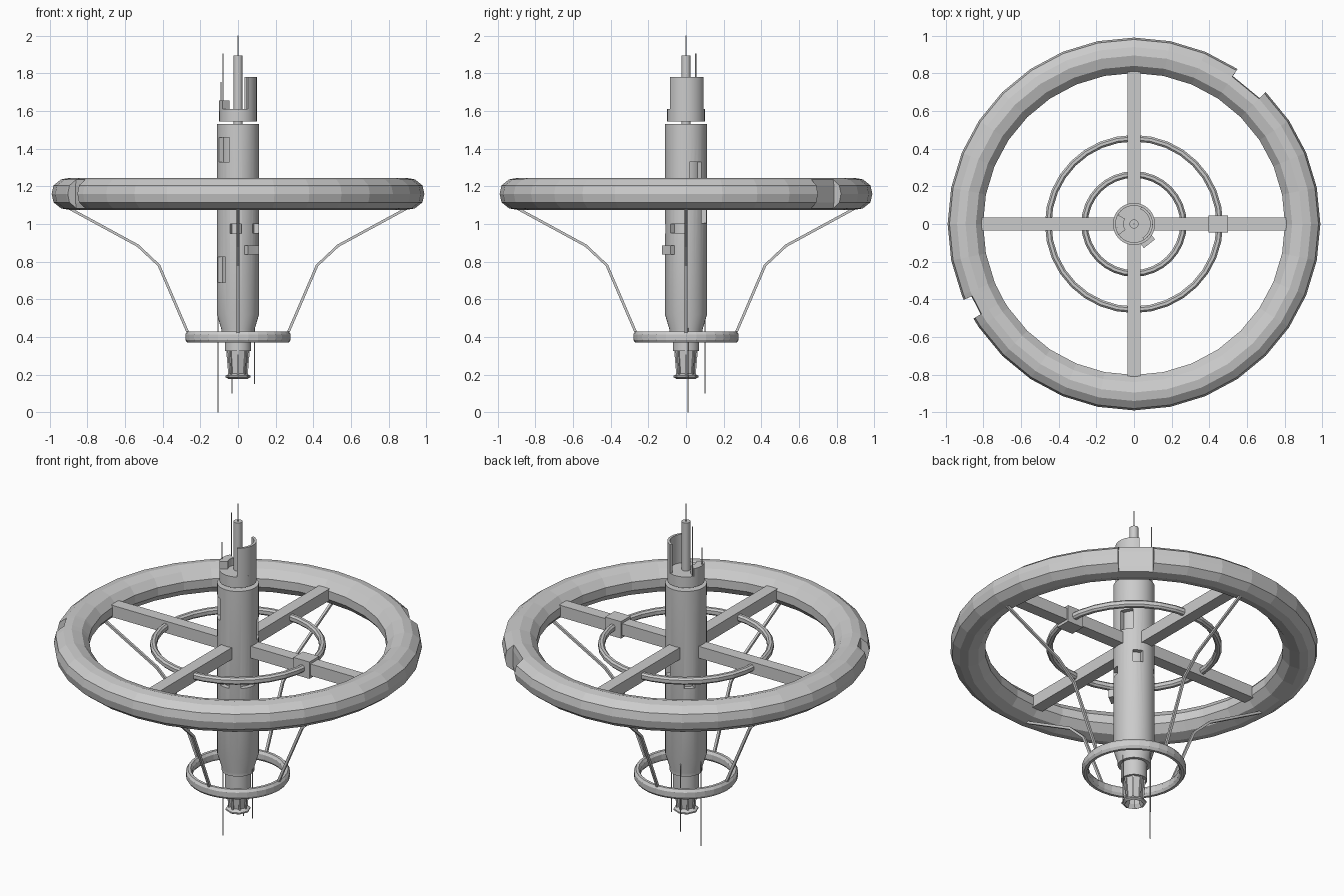
import bpy, bmesh, math
from mathutils import Vector, Matrix

if "Cube" in bpy.data.objects:
    bpy.data.objects.remove(bpy.data.objects["Cube"])

def finish(name, bm, smooth=False):
    bmesh.ops.recalc_face_normals(bm, faces=bm.faces)
    me = bpy.data.meshes.new(name)
    bm.to_mesh(me)
    bm.free()
    ob = bpy.data.objects.new(name, me)
    bpy.context.collection.objects.link(ob)
    if smooth:
        bpy.ops.object.select_all(action='DESELECT')
        ob.select_set(True)
        bpy.context.view_layer.objects.active = ob
        bpy.ops.object.shade_smooth_by_angle(angle=math.radians(30))
    return ob

def sweep(bm, stations, full=True):
    """Loft closed (r, z) profiles placed at angles: stations = [(degrees, profile)]"""
    rings = [[bm.verts.new((r * math.cos(math.radians(a)), r * math.sin(math.radians(a)), z))
              for r, z in prof] for a, prof in stations]
    n = len(rings[0])
    pairs = list(zip(rings, rings[1:])) + ([(rings[-1], rings[0])] if full else [])
    for p, q in pairs:
        for i in range(n):
            j = (i + 1) % n
            bm.faces.new((p[i], p[j], q[j], q[i]))
    if not full:
        bm.faces.new(rings[0])
        bm.faces.new(rings[-1])
    bmesh.ops.remove_doubles(bm, verts=bm.verts, dist=1e-5)
    bmesh.ops.dissolve_degenerate(bm, edges=bm.edges, dist=1e-5)

def ring(name, prof, n=32, smooth=False):
    bm = bmesh.new()
    sweep(bm, [(360 * i / n, prof) for i in range(n)])
    return finish(name, bm, smooth)

def solid(name, prof, n=32, smooth=True):
    """Turned solid from an open profile listed bottom to top"""
    bm = bmesh.new()
    loops = [[bm.verts.new((r * math.cos(2 * math.pi * i / n), r * math.sin(2 * math.pi * i / n), z))
              for i in range(n)] for r, z in prof]
    for p, q in zip(loops, loops[1:]):
        for i in range(n):
            bm.faces.new((p[i], p[(i + 1) % n], q[(i + 1) % n], q[i]))
    bm.faces.new(loops[0])
    bm.faces.new(loops[-1])
    return finish(name, bm, smooth)

def wedge(bm, a0, a1, r0, r1, z0, z1, steps=8):
    prof = [(r0, z0), (r1, z0), (r1, z1), (r0, z1)]
    sweep(bm, [(a0 + (a1 - a0) * i / steps, prof) for i in range(steps + 1)], False)

def box(name, centre, size, turn=0):
    bm = bmesh.new()
    m = (Matrix.Rotation(math.radians(turn), 4, 'Z') @ Matrix.Translation(centre)
         @ Matrix.Diagonal((*size, 1)))
    bmesh.ops.create_cube(bm, size=1, matrix=m)
    return finish(name, bm)

def rod(name, x, y, z0, z1, r=0.003, n=6):
    bm = bmesh.new()
    bmesh.ops.create_cone(bm, cap_ends=True, segments=n, radius1=r, radius2=r, depth=z1 - z0,
                          matrix=Matrix.Translation((x, y, (z0 + z1) / 2)))
    return finish(name, bm, n > 8)

# Main habitat ring, with two shallow notches in its outer rim
rim = [(0.99, 1.16), (0.98, 1.205), (0.94, 1.237), (0.895, 1.245), (0.84, 1.228), (0.802, 1.185),
       (0.802, 1.135), (0.84, 1.092), (0.895, 1.075), (0.94, 1.083), (0.98, 1.115)]
cut = [(min(r, 0.945), z) for r, z in rim]
notches = [(45, 56.25), (204, 210.5)]
stations = []
for i in range(32):
    a = i * 11.25
    if not any(s <= a <= e for s, e in notches):
        stations.append((a, rim))
for s, e in notches:
    stations += [(s, rim), (s + 0.01, cut), (e - 0.01, cut), (e, rim)]
stations.sort(key=lambda t: t[0])
bm = bmesh.new()
sweep(bm, stations)
finish("main_ring", bm)

# Middle and lower rings
def small_ring(name, r0, r1, z0, z1):
    b, c = (r1 - r0) * 0.28, (z1 - z0) * 0.25
    ring(name, [(r0 + b, z0), (r1 - b, z0), (r1, z0 + c), (r1, z1 - c),
                (r1 - b, z1), (r0 + b, z1), (r0, z1 - c), (r0, z0 + c)])
small_ring("middle_ring", 0.438, 0.473, 1.14, 1.18)
small_ring("lower_ring", 0.245, 0.28, 0.37, 0.428)

# Spokes and bent struts
path = [(0.265, 0.42), (0.42, 0.78), (0.532, 0.885), (0.90, 1.085)]
for k in range(4):
    box(f"spoke_{k}", (0.45, 0, 1.16), (0.72, 0.07, 0.07), 90 * k)
    bm = bmesh.new()
    w, loops = 0.007, []
    for i, (r, z) in enumerate(path):
        d = Vector(path[min(i + 1, 3)]) - Vector(path[max(i - 1, 0)])
        d.normalize()
        nx, nz = -d.y * w, d.x * w
        loops.append([bm.verts.new(p) for p in ((r + nx, -w, z + nz), (r + nx, w, z + nz),
                                                (r - nx, w, z - nz), (r - nx, -w, z - nz))])
    for p, q in zip(loops, loops[1:]):
        for i in range(4):
            bm.faces.new((p[i], p[(i + 1) % 4], q[(i + 1) % 4], q[i]))
    bm.faces.new(loops[0])
    bm.faces.new(loops[-1])
    bm.transform(Matrix.Rotation(math.pi / 2 * k, 4, 'Z'))
    finish(f"strut_{k}", bm)
box("spoke_module", (0.448, 0, 1.16), (0.105, 0.09, 0.1))

# Central hull with recessed bays
hull = solid("hull", [(0.088, 0.42), (0.088, 0.44), (0.112, 0.52), (0.112, 1.53)], smooth=False)
bm = bmesh.new()
for a0, a1, z0, z1 in [(205, 246, 1.33, 1.46), (197, 234, 0.69, 0.825), (248, 280, 0.95, 1.0),
                       (313, 358, 0.953, 1.0), (10, 47, 1.21, 1.33), (47, 75, 1.005, 1.075),
                       (120, 150, 0.953, 1.0)]:
    part = bmesh.new()
    wedge(part, a0, a1, 0.085, 0.14, z0, z1)
    tmp = bpy.data.meshes.new("tmp")
    part.to_mesh(tmp)
    part.free()
    bm.from_mesh(tmp)
    bpy.data.meshes.remove(tmp)
cutter = finish("bay_cutter", bm)
cutter.hide_render = True
mod = hull.modifiers.new("bays", 'BOOLEAN')
mod.operation, mod.solver, mod.object = 'DIFFERENCE', 'EXACT', cutter
bpy.ops.object.select_all(action='DESELECT')
bpy.context.view_layer.objects.active = hull
hull.select_set(True)
bpy.ops.object.modifier_apply(modifier=mod.name)
bpy.data.objects.remove(cutter)
bpy.ops.object.shade_smooth_by_angle(angle=math.radians(30))
box("side_pod", (0.108, 0, 0.862), (0.05, 0.075, 0.046), -52)

# Tail collar and faceted hollow nozzle
solid("tail_collar", [(0.07, 0.325), (0.07, 0.43)])
ring("nozzle", [(0.058, 0.33), (0.045, 0.205), (0.067, 0.194), (0.067, 0.186), (0.052, 0.178),
                (0.038, 0.2), (0.035, 0.33)], 8)
for k in range(8):
    a = 45 * k
    bm = bmesh.new()
    sweep(bm, [(a - 5, [(0.045, 0.2), (0.052, 0.2), (0.063, 0.33), (0.045, 0.33)]),
               (a + 5, [(0.045, 0.2), (0.052, 0.2), (0.063, 0.33), (0.045, 0.33)])], False)
    finish(f"nozzle_rib_{k}", bm)

# Head: neck, collar, curved shield and mast
rod("neck", 0, 0, 1.52, 1.56, 0.025, 16)
solid("head_collar", [(0.1, 1.545), (0.1, 1.61)])
bm = bmesh.new()
wedge(bm, -58, 67, 0.086, 0.1, 1.6, 1.78, 12)
finish("head_shield", bm, True)
rod("mast", 0, 0, 1.6, 1.895, 0.024, 16)
bm = bmesh.new()
wedge(bm, 150, 215, 0.055, 0.1, 1.6, 1.655)
finish("head_block", bm, True)

# Antennas
for i, (x, y, z0, z1) in enumerate([(0, 0, 1.88, 2.0), (-0.08, 0.052, 1.6, 1.905), (-0.09, -0.02, 1.64, 1.755),
                                    (-0.105, 0.01, 0.0, 0.51), (0.087, 0.01, 0.15, 0.48),
                                    (-0.033, 0.1, 0.1, 0.5)]):
    rod(f"antenna_{i}", x, y, z0, z1)
